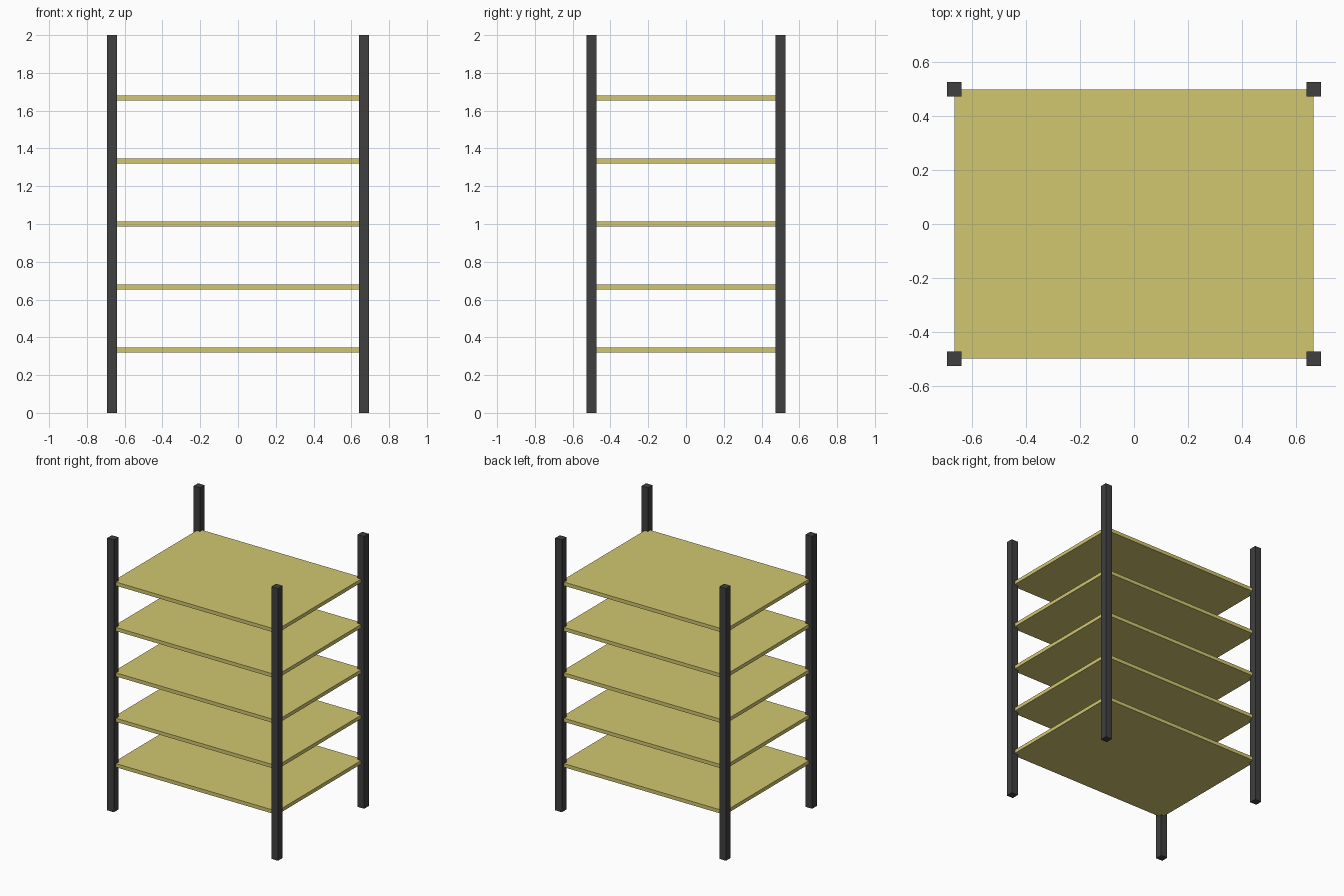
import bpy

if "Cube" in bpy.data.objects:
    bpy.data.objects.remove(bpy.data.objects["Cube"])

HX, HY = 0.667, 0.5      # post centre offsets, also shelf half sizes
POST, SHELF = 0.0535, 0.0267
HEIGHT, LEVELS = 2.0, 5


def material(name, color):
    mat = bpy.data.materials.new(name)
    mat.diffuse_color = color
    mat.use_nodes = True
    mat.node_tree.nodes["Principled BSDF"].inputs["Base Color"].default_value = mat.diffuse_color
    return mat


def box(name, size, center, mat):
    bpy.ops.mesh.primitive_cube_add(size=1, location=center)
    ob = bpy.context.object
    ob.name = name
    ob.scale = size
    bpy.ops.object.transform_apply(location=False, rotation=False, scale=True)
    ob.data.materials.append(mat)
    return ob


dark = material("dark_metal", (0.05, 0.05, 0.05, 1))
wood = material("pale_wood", (0.64, 0.57, 0.16, 1))

# Four corner posts
for side, sx in (("left", -1), ("right", 1)):
    for end, sy in (("front", -1), ("back", 1)):
        box(f"{end}_{side}_post", (POST, POST, HEIGHT),
            (sx * HX, sy * HY, HEIGHT / 2), dark)

# Evenly spaced shelves, corners set into the post centres
for i in range(1, LEVELS + 1):
    box(f"shelf_{i}", (2 * HX, 2 * HY, SHELF),
        (0, 0, HEIGHT * i / (LEVELS + 1)), wood)
